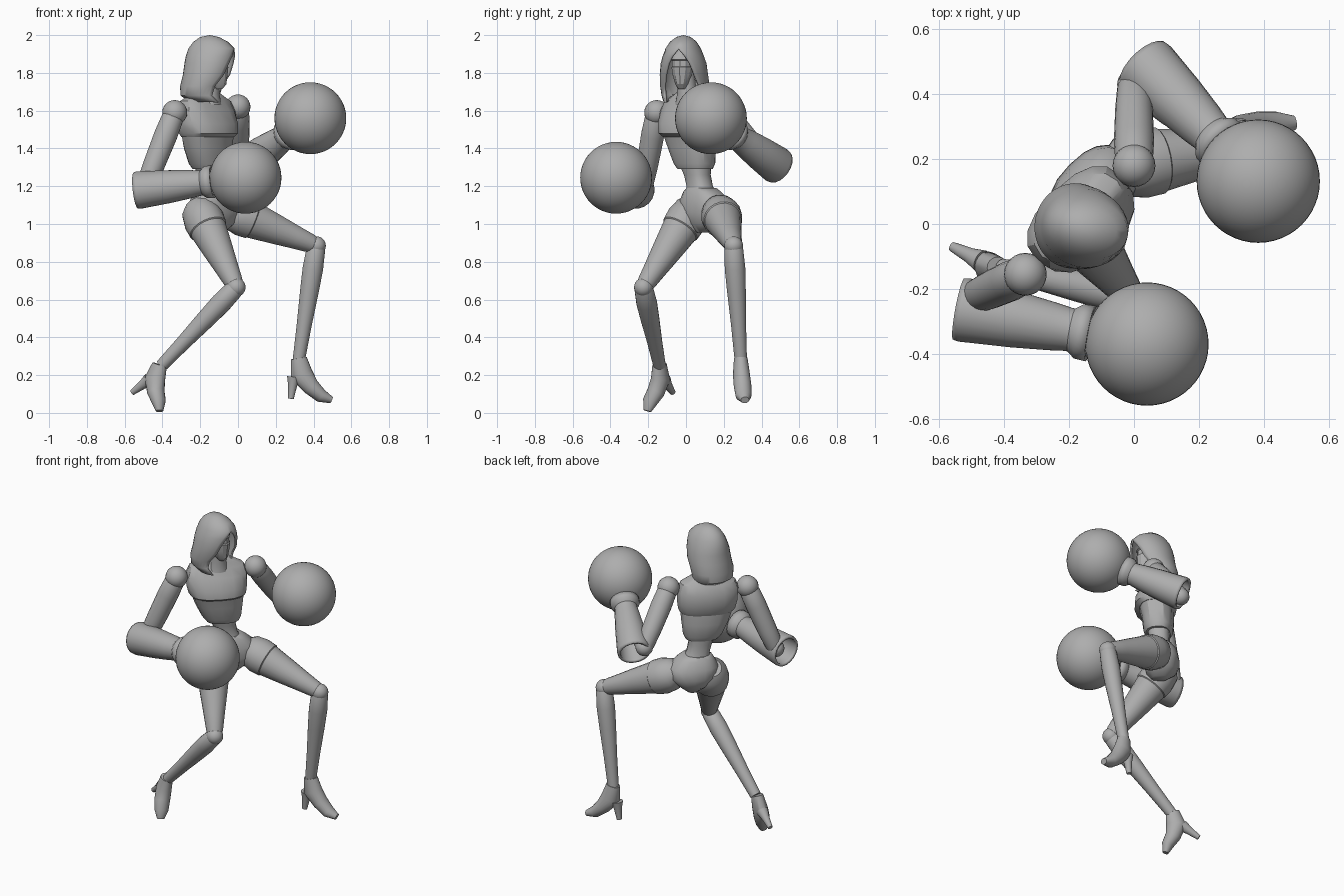
import bpy, bmesh, math
from mathutils import Vector, Matrix

if "Cube" in bpy.data.objects:
    bpy.data.objects.remove(bpy.data.objects["Cube"])

GREY = bpy.data.materials.new("plain_grey")
GREY.use_nodes = True
GREY.diffuse_color = (0.42, 0.42, 0.42, 1)
GREY.node_tree.nodes["Principled BSDF"].inputs["Base Color"].default_value = (0.42, 0.42, 0.42, 1)

# body directions: the trunk faces halfway between -y and +x
LEFT = Vector((1, 1, 0)).normalized()
FRONT = Vector((1, -1, 0)).normalized()
UP = Vector((0, 0, 1))


def finish(name, bm, angle=35):
    bmesh.ops.remove_doubles(bm, verts=bm.verts, dist=0.0005)
    bmesh.ops.recalc_face_normals(bm, faces=bm.faces)
    mesh = bpy.data.meshes.new(name)
    bm.to_mesh(mesh)
    bm.free()
    mesh.materials.append(GREY)
    mesh.shade_smooth()
    mesh.set_sharp_from_angle(angle=math.radians(angle))
    obj = bpy.data.objects.new(name, mesh)
    bpy.context.scene.collection.objects.link(obj)
    return obj


def loft(name, rings, closed=True, caps=True, angle=35):
    """Skin a list of point rings."""
    bm = bmesh.new()
    rows = [[bm.verts.new(p) for p in ring] for ring in rings]
    n = len(rows[0])
    for low, high in zip(rows, rows[1:]):
        for i in range(n if closed else n - 1):
            j = (i + 1) % n
            bm.faces.new((low[i], low[j], high[j], high[i]))
    if caps:
        bm.faces.new(rows[0])
        bm.faces.new(rows[-1])
    return finish(name, bm, angle)


def ball(name, centre, r, segs=32):
    bm = bmesh.new()
    bmesh.ops.create_uvsphere(bm, u_segments=segs, v_segments=segs // 2, radius=r,
                              matrix=Matrix.Translation(centre))
    return finish(name, bm)


def tube(name, path, side, caps=True, n=20):
    """Path entries are (point, side radius, other radius)."""
    pts = [Vector(p[0]) for p in path]
    rings = []
    for i, (p, a, b) in enumerate(path):
        along = (pts[min(i + 1, len(pts) - 1)] - pts[max(i - 1, 0)]).normalized()
        u = (side - along * side.dot(along)).normalized()
        v = along.cross(u)
        turn = [2 * math.pi * k / n for k in range(n)]
        rings.append([pts[i] + u * a * math.cos(t) + v * b * math.sin(t) for t in turn])
    return loft(name, rings, caps=caps)


def limb(name, start, end, profile, caps=True):
    """Straight round part; profile entries are (fraction, radius)."""
    a, b = Vector(start), Vector(end)
    side = (b - a).orthogonal()
    return tube(name, [(a.lerp(b, t), r, r) for t, r in profile], side, caps)


def trunk(name, rows, n=16, angle=30):
    """Rows: height, left offset, front offset, half width, front depth, back depth."""
    rings = []
    for z, l, f, w, front, back in rows:
        ring = []
        for k in range(n):
            c, s = math.cos(2 * math.pi * k / n), math.sin(2 * math.pi * k / n)
            c = math.copysign(abs(c) ** 0.8, c)
            s = math.copysign(abs(s) ** 0.8, s)
            ring.append(LEFT * (l + w * c) + FRONT * (f + s * (front if s > 0 else back)) + UP * z)
        rings.append(ring)
    return loft(name, rings, angle=angle)


# chest plate, ribs and waist, pelvis
trunk("chest_plate", [
    (1.46, -.100, -.13, .160, .105, .095),
    (1.48, -.102, -.13, .172, .135, .105),
    (1.53, -.105, -.13, .182, .130, .115),
    (1.60, -.107, -.13, .185, .090, .115),
    (1.65, -.107, -.13, .165, .060, .090),
    (1.70, -.107, -.13, .070, .045, .060)])
trunk("rib_cage", [
    (1.29, -.070, -.14, .100, .075, .070),
    (1.32, -.075, -.14, .118, .090, .085),
    (1.40, -.090, -.135, .142, .095, .095),
    (1.47, -.100, -.13, .158, .105, .095)])
trunk("waist", [
    (1.14, -.030, -.15, .095, .075, .075),
    (1.20, -.045, -.148, .068, .062, .062),
    (1.26, -.060, -.145, .070, .062, .062),
    (1.33, -.075, -.14, .095, .070, .070)])
trunk("pelvis", [
    (0.955, -.01, -.15, .035, .045, .050),
    (1.00, -.01, -.15, .090, .080, .100),
    (1.06, -.01, -.15, .150, .095, .120),
    (1.12, -.015, -.15, .150, .090, .110),
    (1.17, -.03, -.15, .105, .080, .085),
    (1.19, -.035, -.15, .080, .068, .070)], n=20, angle=50)

# neck and masked face, turned towards the left
limb("neck", (-.155, .01, 1.64), (-.14, -.005, 1.80), [(0, .068), (.35, .052), (1, .05)])
HEAD = Matrix.Translation((-.155, -.012, 0)) @ Matrix.Rotation(math.radians(-12), 4, 'Z')
face = []
for z, x, rx, ry in [(1.715, .055, .02, .018), (1.74, .05, .045, .035), (1.79, .04, .062, .052),
                     (1.83, .03, .076, .06), (1.835, .03, .07, .056), (1.865, .03, .068, .057),
                     (1.87, .03, .076, .062), (1.91, .02, .06, .055), (1.94, .01, .03, .03)]:
    face.append([HEAD @ Vector((x + rx * math.cos(math.pi * k / 6),
                                ry * math.sin(math.pi * k / 6), z)) for k in range(12)])
loft("face_mask", face, angle=25)

# hood shell with a pointed front opening: height, x centre, depth, width, half opening
hood_rows = [(1.645, .01, .11, .105, 55), (1.68, -.035, .115, .125, 50), (1.73, -.03, .122, .132, 46),
             (1.79, -.005, .132, .128, 38), (1.85, .005, .134, .121, 29), (1.89, .01, .132, .108, 18),
             (1.93, .015, .123, .092, 0), (1.965, .01, .092, .069, 0), (1.99, .005, .050, .038, 0),
             (2.0, .005, 0, 0, 0)]
rings = []
for z, x, rx, ry, gap in hood_rows:
    angles = [math.radians(gap + (360 - 2 * gap) * k / 28) for k in range(29)]
    rings.append([HEAD @ Vector((x + rx * math.cos(t), ry * math.sin(t), z)) for t in angles])
hood = loft("hood", rings, closed=False, caps=False, angle=45)
shell = hood.modifiers.new("thickness", 'SOLIDIFY')
shell.thickness = 0.012
shell.offset = -1

# arms: flared open forearm guards ending in round gloves
ARMS = {
    "right": ((-.335, -.155, 1.59), (-.49, -.225, 1.20), (-.54, -.262, 1.178), (.04, -.37, 1.245)),
    "left": ((0, .18, 1.62), (.0, .43, 1.325), (.03, .49, 1.305), (.383, .132, 1.56)),
}
for side, (shoulder, elbow, cuff, glove) in ARMS.items():
    ball(side + "_shoulder", shoulder, .066, 24)
    limb(side + "_upper_arm", shoulder, elbow,
         [(0, .045), (.06, .058), (.3, .062), (.7, .058), (.95, .052), (1.05, .04)])
    ball(side + "_elbow", elbow, .052, 20)
    guard = limb(side + "_forearm_guard", cuff, glove,
                 [(0, .097), (.03, .1), (.3, .088), (.5, .075), (.58, .068), (.6, .068),
                  (.64, .086), (.7, .088)], caps=False)
    wall = guard.modifiers.new("thickness", 'SOLIDIFY')
    wall.thickness = 0.015
    wall.offset = -1
    inner = Vector(cuff).lerp(Vector(glove), .6)
    limb(side + "_forearm", elbow, inner, [(0, .045), (.5, .055), (1, .045)])
    ball(side + "_glove", glove, .19, 48)

# legs: hip, knee, ankle, then foot path and heel post
LEGS = {
    "right": ((-.20, .025, 1.06), (-.01, -.225, .665), (-.405, -.14, .25),
              [(-.415, -.14, .255), (-.44, -.135, .18), (-.435, -.16, .11),
               (-.42, -.19, .06), (-.415, -.205, .01)],
              (-.47, -.115, .175), (-.56, -.07, .108)),
    "left": ((-.02, .18, 1.06), (.415, .252, .885), (.322, .29, .28),
             [(.322, .29, .29), (.336, .293, .205), (.385, .30, .14),
              (.44, .305, .09), (.495, .312, .068)],
             (.295, .29, .19), (.28, .288, .075)),
}
for side, (hip, knee, ankle, foot, heel_top, heel_tip) in LEGS.items():
    limb(side + "_thigh", hip, knee,
         [(-.12, .06), (-.04, .095), (.1, .108), (.22, .104), (.23, .098), (.5, .08),
          (.75, .062), (.93, .05), (1.0, .04)])
    ball(side + "_knee", knee, .05, 24)
    limb(side + "_shin", knee, ankle,
         [(-.02, .035), (.03, .05), (.2, .055), (.4, .05), (.7, .04), (1, .033)])
    hinge = (Vector(foot[-1]) - Vector(foot[0])).cross(Vector(heel_tip) - Vector(foot[0]))
    sizes = [(.036, .042), (.045, .06), (.047, .046), (.042, .036), (.022, .018)]
    tube(side + "_shoe", [(p, a, b) for p, (a, b) in zip(foot, sizes)], hinge.normalized())
    limb(side + "_heel", heel_top, heel_tip, [(0, .036), (.4, .024), (1, .015)])
